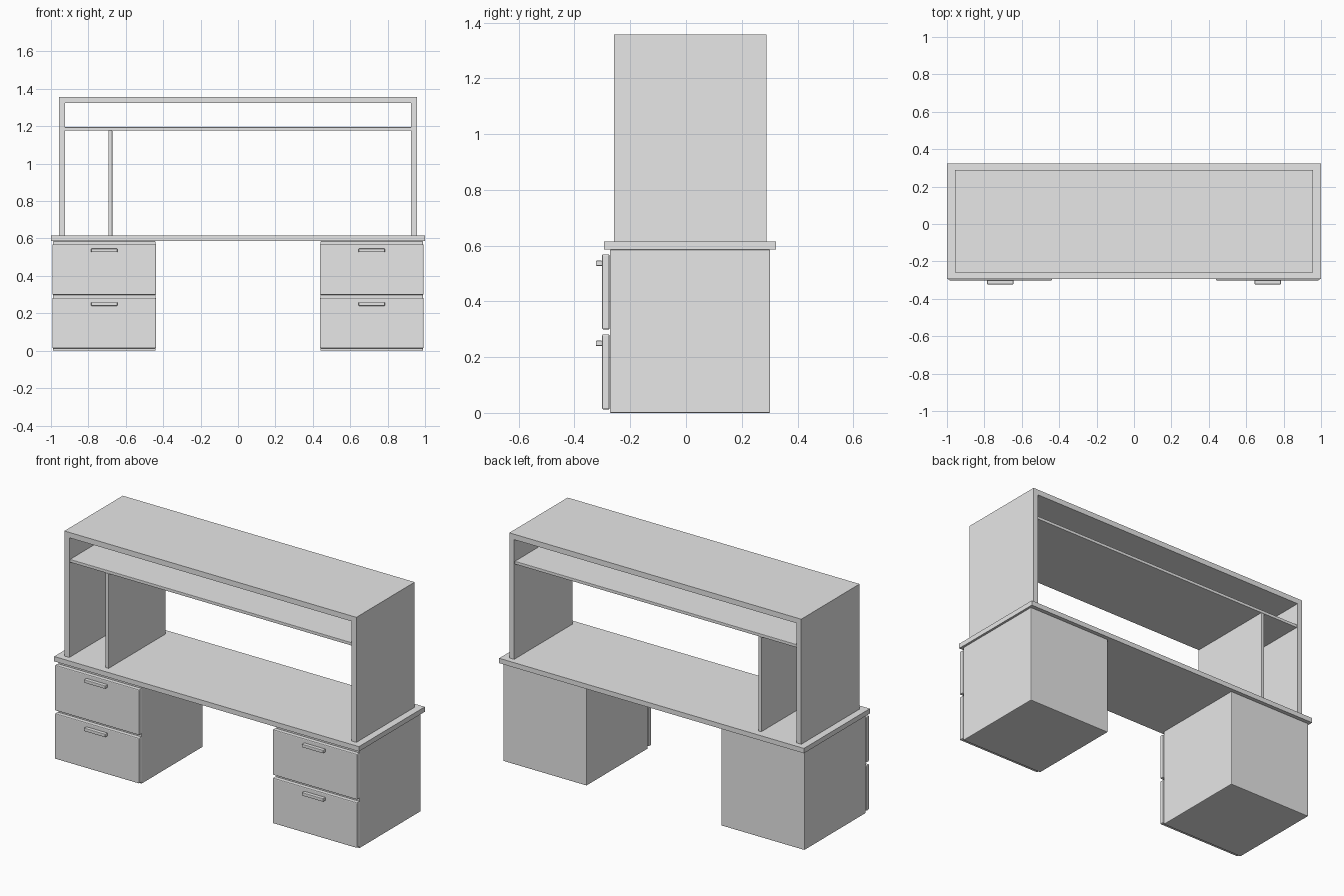
import bpy
from mathutils import Vector

default = bpy.data.objects.get("Cube")
if default:
    bpy.data.objects.remove(default, do_unlink=True)

grey = bpy.data.materials.new("light grey")
grey.use_nodes = True
grey.diffuse_color = (0.8, 0.8, 0.8, 1)
grey.node_tree.nodes["Principled BSDF"].inputs["Base Color"].default_value = (0.8, 0.8, 0.8, 1)


def box(name, low, high, bevel=0):
    """Box between two corners, with optionally softened edges."""
    low, high = Vector(low), Vector(high)
    bpy.ops.mesh.primitive_cube_add(size=1, location=(low + high) / 2)
    part = bpy.context.object
    part.name = name
    part.scale = high - low
    bpy.ops.object.transform_apply(location=False, rotation=False, scale=True)
    part.data.materials.append(grey)
    if bevel:
        mod = part.modifiers.new("soft edges", "BEVEL")
        mod.width = bevel
        mod.segments = 2
    return part


# Desktop
DESK_TOP = 0.615
box("desktop", (-1, -0.295, 0.586), (1, 0.323, DESK_TOP))

# Open hutch frame
FRONT, BACK, HALF, TOP, BOARD = -0.259, 0.288, 0.958, 1.357, 0.032
INNER = HALF - BOARD
box("hutch_top", (-HALF, FRONT, TOP - BOARD), (HALF, BACK, TOP))
for side, x in (("right", -HALF), ("left", INNER)):
    box(f"hutch_{side}_side", (x, FRONT, DESK_TOP), (x + BOARD, BACK, TOP - BOARD))

# Shelf and divider inside the hutch
box("hutch_shelf", (-INNER, FRONT + 0.006, 1.177), (INNER, BACK - 0.006, 1.195), 0.002)
box("hutch_divider", (-0.692, FRONT + 0.006, DESK_TOP), (-0.672, BACK - 0.006, 1.177), 0.002)

# Cabinets with two drawers each
for side, x in (("right", -0.715), ("left", 0.715)):
    box(f"{side}_cabinet", (x - 0.274, -0.273, 0), (x + 0.274, 0.302, 0.586), 0.004)
    for level, low, high in (("lower", 0.012, 0.282), ("upper", 0.299, 0.569)):
        box(f"{side}_{level}_drawer", (x - 0.277, -0.301, low), (x + 0.277, -0.274, high), 0.005)
        box(f"{side}_{level}_handle", (x - 0.07, -0.323, high - 0.042),
            (x + 0.07, -0.3, high - 0.023), 0.003)
